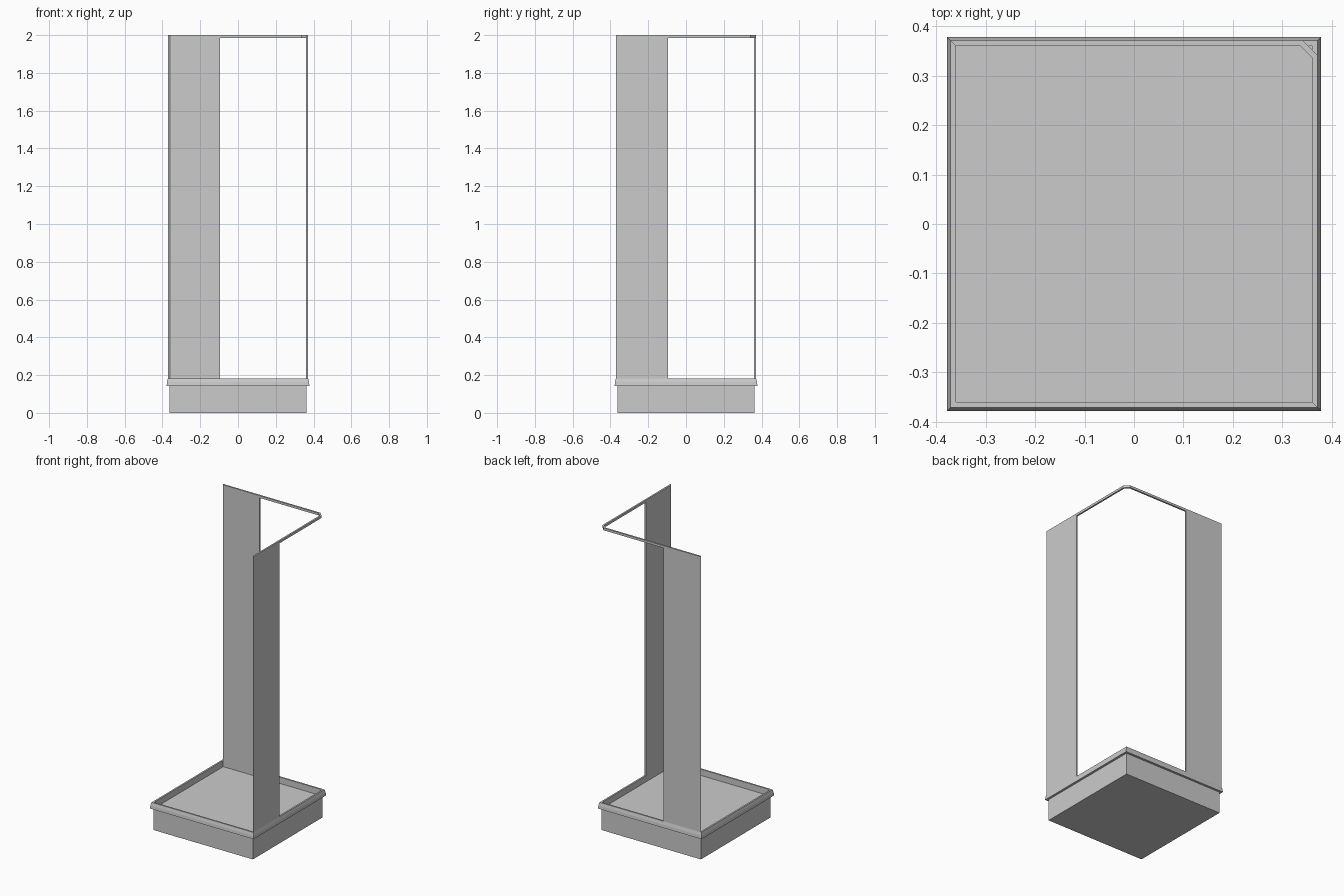
import bpy
import bmesh

if "Cube" in bpy.data.objects:
    bpy.data.objects.remove(bpy.data.objects["Cube"])

OUT, INN = 0.371, 0.36      # outer and inner faces of the screens
SPLIT = -0.095              # free edge of both screens
RIM_Z, TOP_Z = 0.183, 2.0


def finish(name, bm):
    bmesh.ops.recalc_face_normals(bm, faces=bm.faces)
    mesh = bpy.data.meshes.new(name)
    bm.to_mesh(mesh)
    bm.free()
    obj = bpy.data.objects.new(name, mesh)
    bpy.context.collection.objects.link(obj)
    return obj


def prism(name, outline, z0, z1):
    """Extrude a plan outline between two heights."""
    bm = bmesh.new()
    face = bm.faces.new([bm.verts.new((x, y, z0)) for x, y in outline])
    geom = bmesh.ops.extrude_face_region(bm, geom=[face])["geom"]
    verts = [g for g in geom if isinstance(g, bmesh.types.BMVert)]
    bmesh.ops.translate(bm, verts=verts, vec=(0, 0, z1 - z0))
    return finish(name, bm)


def square_loft(name, profile):
    """Join square rings given as (half width, height), capped at both ends."""
    bm = bmesh.new()
    corners = [(-1, -1), (1, -1), (1, 1), (-1, 1)]
    rings = [[bm.verts.new((h * x, h * y, z)) for x, y in corners]
             for h, z in profile]
    for a, b in zip(rings, rings[1:]):
        for i in range(4):
            j = (i + 1) % 4
            bm.faces.new((a[i], a[j], b[j], b[i]))
    bm.faces.new(rings[0])
    bm.faces.new(rings[-1])
    return finish(name, bm)


# Shower tray: plinth, overhanging tapered rim and recessed floor
square_loft("shower_tray", [
    (0.363, 0.0), (0.363, 0.143), (0.378, 0.143), (0.376, 0.163),
    (OUT, RIM_Z), (INN, RIM_Z), (INN, 0.142)])

# Two fixed screens with mitred ends, mirrored across the tray diagonal
screen = [(-OUT, OUT), (SPLIT, OUT), (SPLIT, INN), (-INN, INN)]
prism("back_screen", screen, RIM_Z, TOP_Z)
prism("side_screen", [(y, x) for x, y in screen], RIM_Z, TOP_Z)

# Top rail joining the screens, with a clipped corner over the entrance
half = [(SPLIT, OUT), (0.341, OUT)]
inner = [(0.336, INN), (SPLIT, INN)]
rail = (half + [(y, x) for x, y in reversed(half)]
        + [(y, x) for x, y in reversed(inner)] + inner)
prism("top_rail", rail, 1.985, TOP_Z)
